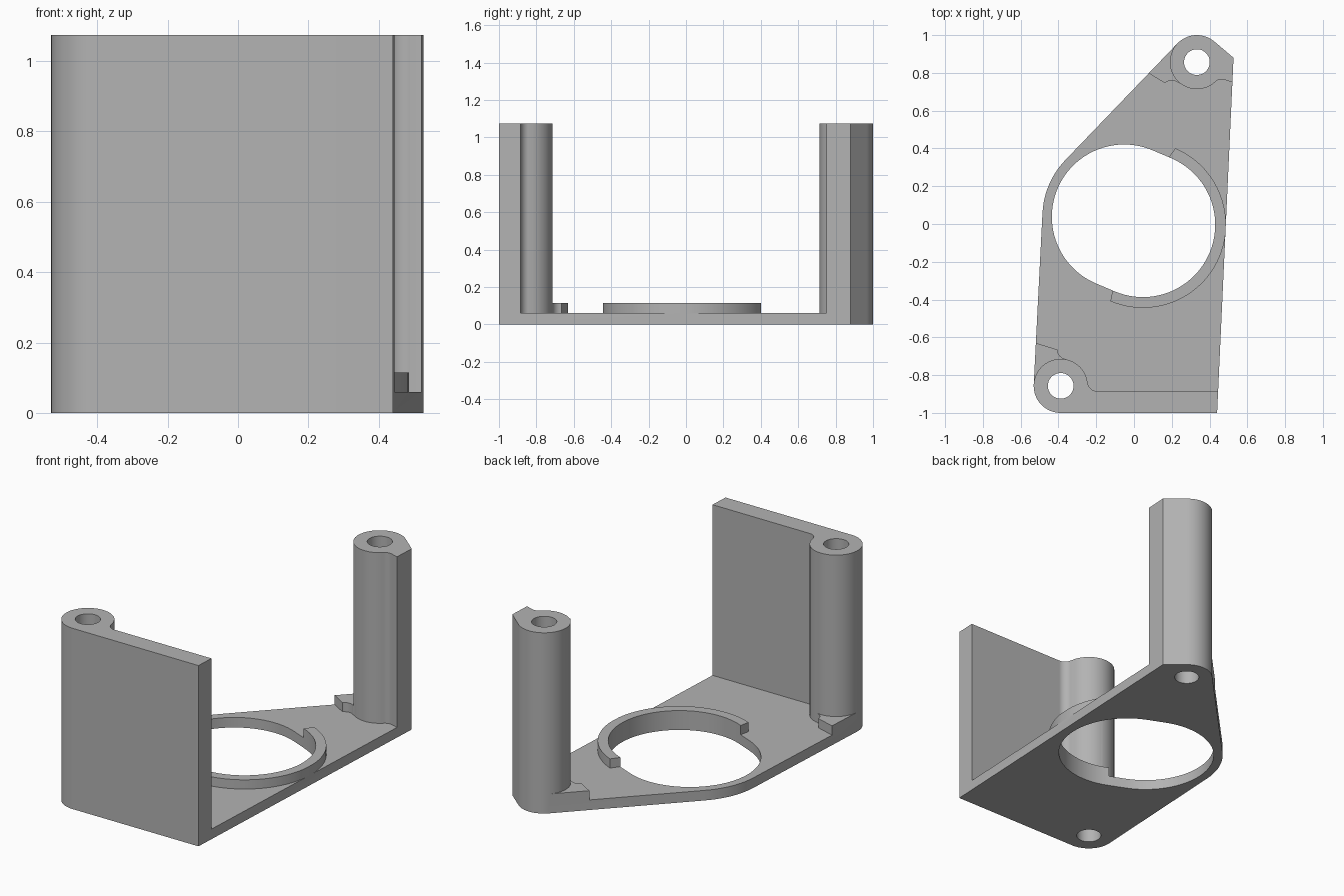
import bpy, bmesh
from math import radians, cos, sin
from mathutils import Vector

cube = bpy.data.objects.get("Cube")
if cube:
    bpy.data.objects.remove(cube)

HEIGHT, RIM_Z, FLOOR_Z = 1.075, 0.115, 0.06
FRONT_BOSS, BACK_BOSS = (-0.388, -0.857), (0.333, 0.857)
BOSS_R, BORE_R, FILLET_R = 0.143, 0.068, 0.05
OVAL_A, OVAL_B = (-0.052, 0.038), (0.047, -0.004)   # centres of the oval opening
OVAL_R, RIM_R, SIDE_R = 0.383, 0.44, 0.433
TANGENT = 67                                         # direction of the oval's flat sides


def arc(centre, r, start, end):
    """Points on an arc, angles in degrees."""
    n = max(2, round(abs(end - start) / 4))
    angles = [radians(start + (end - start) * i / n) for i in range(n + 1)]
    return [(centre[0] + r * cos(a), centre[1] + r * sin(a)) for a in angles]


def rounded(before, corner, after, r):
    """Round one corner of a path with an arc of radius r."""
    c = Vector(corner)
    u, v = (Vector(before) - c).normalized(), (Vector(after) - c).normalized()
    half = u.angle(v) / 2
    centre = c + (u + v).normalized() * r / sin(half)
    start = c + u * r * cos(half) / sin(half) - centre
    end = c + v * r * cos(half) / sin(half) - centre
    return [tuple(centre + start.slerp(end, i / 16)) for i in range(17)]


def prism(name, points, z0, z1):
    bm = bmesh.new()
    face = bm.faces.new([bm.verts.new((x, y, z0)) for x, y in points])
    grown = bmesh.ops.extrude_face_region(bm, geom=[face])["geom"]
    top = [g for g in grown if isinstance(g, bmesh.types.BMVert)]
    bmesh.ops.translate(bm, vec=(0, 0, z1 - z0), verts=top)
    bmesh.ops.recalc_face_normals(bm, faces=bm.faces)
    mesh = bpy.data.meshes.new(name)
    bm.to_mesh(mesh)
    bm.free()
    obj = bpy.data.objects.new(name, mesh)
    bpy.context.collection.objects.link(obj)
    return obj


# Full-height block following the bracket's outline
outline = (arc(FRONT_BOSS, BOSS_R, 270, 177) + arc(OVAL_A, SIDE_R, 177, 135)
           + arc(BACK_BOSS, BOSS_R, 135, 49) + [(0.527, 0.88), (0.44, -1.0)])
bracket = prism("bracket", outline, 0, HEIGHT)

# Front pocket: wall, boss, left strip, rim
rim_front = arc(OVAL_B, RIM_R, TANGENT + 180, 357)
corner = (-0.405, -0.285)
pocket_front = ([(0.7, -0.885)] + arc((-0.195, -0.835), FILLET_R, 270, 186.5)
                + arc(FRONT_BOSS, BOSS_R, 6.5, 80)[1:]
                + arc((-0.355, -0.665), FILLET_R, 260, 180)[1:]
                + rounded((-0.405, -0.6), corner, rim_front[0], 0.06)
                + rim_front + [(0.7, -0.03)])

# Back pocket: rim, diagonal strip, boss
rim_back = arc(OVAL_B, RIM_R, 1, TANGENT)
diagonal_top = arc((0.2, 0.71), FILLET_R, 135, 48)
pocket_back = ([(0.7, 0.01)] + rim_back
               + rounded(arc(OVAL_A, RIM_R, TANGENT, 90)[0], (-0.06, 0.52), diagonal_top[0], 0.06)
               + diagonal_top + arc(BACK_BOSS, BOSS_R, 228, 313)[1:]
               + arc((0.465, 0.716), FILLET_R, 133, 60)[1:] + [(0.7, 0.7)])

# Open space above the plate, between the two posts
front_edge = arc(FRONT_BOSS, BOSS_R, 176, 80)
back_edge = arc(BACK_BOSS, BOSS_R, 228, 137)
opening = ([(-1, front_edge[0][1])] + front_edge + [(-0.3, -0.6), (0.8, -0.6), (0.8, 0.65), (0.25, 0.7)]
           + back_edge + [(-1, back_edge[-1][1])])

# Oval opening and the two screw bores
oval = (arc(OVAL_A, OVAL_R, TANGENT, TANGENT + 180)
        + arc(OVAL_B, OVAL_R, TANGENT - 180, TANGENT))
cutters = [prism("front_pocket_cutter", pocket_front, FLOOR_Z, 1.3),
           prism("back_pocket_cutter", pocket_back, FLOOR_Z, 1.3),
           prism("opening_cutter", opening, RIM_Z, 1.4),
           prism("oval_cutter", oval, -0.1, 0.5)]
for label, centre in (("front", FRONT_BOSS), ("back", BACK_BOSS)):
    cutters.append(prism(label + "_bore_cutter", arc(centre, BORE_R, 0, 360)[:-1], -0.2, 1.5))

bpy.context.view_layer.objects.active = bracket
bracket.select_set(True)
for cutter in cutters:
    cut = bracket.modifiers.new(cutter.name, "BOOLEAN")
    cut.operation, cut.solver, cut.object = "DIFFERENCE", "EXACT", cutter
    bpy.ops.object.modifier_apply(modifier=cut.name)
    bpy.data.objects.remove(cutter)

# Plain grey material
grey = bpy.data.materials.new("grey")
grey.use_nodes = True
colour = (0.45, 0.45, 0.45, 1)
grey.diffuse_color = colour
grey.node_tree.nodes["Principled BSDF"].inputs["Base Color"].default_value = colour
bracket.data.materials.clear()
bracket.data.materials.append(grey)

bpy.ops.object.select_all(action="DESELECT")
bracket.select_set(True)
bpy.ops.object.shade_smooth_by_angle(angle=radians(25))
